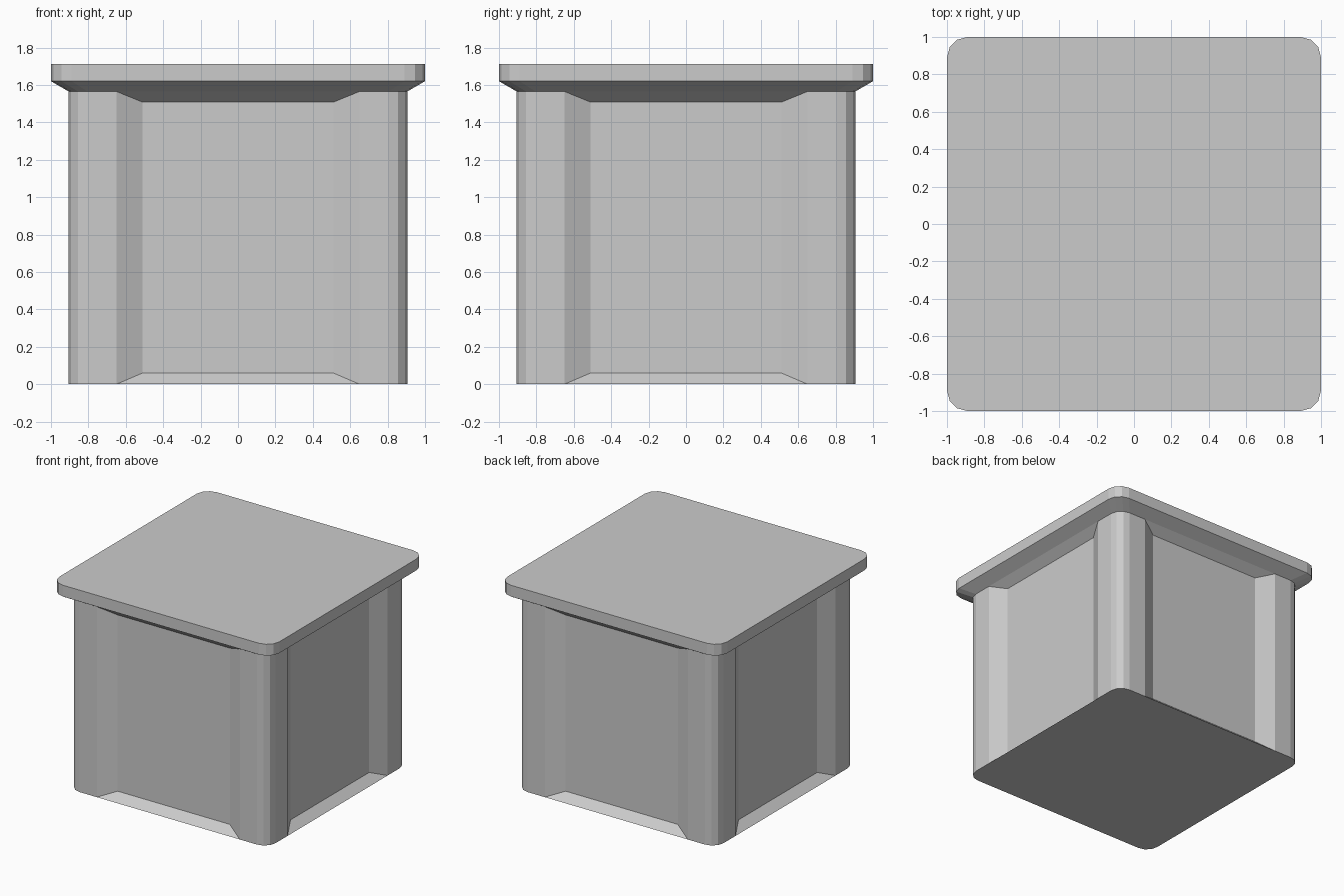
import bpy, bmesh, math
from mathutils import Vector

if "Cube" in bpy.data.objects:
    bpy.data.objects.remove(bpy.data.objects["Cube"])

RECESS_OUT, RECESS_IN, DEPTH = 0.65, 0.51, 0.07
TOP, SILL, HEAD = 1.565, 0.06, 1.508

grey = bpy.data.materials.new("light_grey")
grey.diffuse_color = (0.6, 0.6, 0.6, 1)
grey.use_nodes = True
grey.node_tree.nodes["Principled BSDF"].inputs["Base Color"].default_value = grey.diffuse_color


def outline(half, radius, steps=3):
    """Rounded square, with two extra points per side at the recess edges."""
    pts = []
    c = half - radius
    for q in range(4):
        a0 = q * math.pi / 2
        side = Vector((half, 0))
        for y in (-RECESS_OUT, RECESS_OUT):
            p = side + Vector((0, y))
            pts.append((p.x * math.cos(a0) - p.y * math.sin(a0),
                        p.x * math.sin(a0) + p.y * math.cos(a0)))
        for i in range(steps + 1):
            a = i * math.pi / 2 / steps
            x, y = c + radius * math.cos(a), c + radius * math.sin(a)
            pts.append((x * math.cos(a0) - y * math.sin(a0),
                        x * math.sin(a0) + y * math.cos(a0)))
    return pts


bm = bmesh.new()

# Stacked rings: body foot, body top, flared underside, lid rim
rings = []
for half, radius, z in ((0.905, 0.10, 0), (0.905, 0.10, TOP),
                        (1.0, 0.11, 1.62), (1.0, 0.11, 1.713)):
    rings.append([bm.verts.new((x, y, z)) for x, y in outline(half, radius)])

panels = []
n = len(rings[0])
for level, (low, high) in enumerate(zip(rings, rings[1:])):
    for i in range(n):
        j = (i + 1) % n
        f = bm.faces.new((low[i], low[j], high[j], high[i]))
        if level == 0 and i % (n // 4) == 0:
            panels.append(f)
bm.faces.new(rings[0][::-1])
bm.faces.new(rings[-1])
bm.normal_update()

# Sunken panel with sloped borders on each side
bmesh.ops.inset_individual(bm, faces=panels, thickness=0.05)
for f in panels:
    normal = f.normal.copy()
    across = Vector((-normal.y, normal.x, 0))
    for v in f.verts:
        side = math.copysign(RECESS_IN, v.co.dot(across))
        z = SILL if v.co.z < TOP / 2 else HEAD
        v.co = normal * (0.905 - DEPTH) + across * side + Vector((0, 0, z))

bm.normal_update()
mesh = bpy.data.meshes.new("panelled_block_with_lid")
bm.to_mesh(mesh)
bm.free()
mesh.materials.append(grey)
block = bpy.data.objects.new("panelled_block_with_lid", mesh)
bpy.context.collection.objects.link(block)
